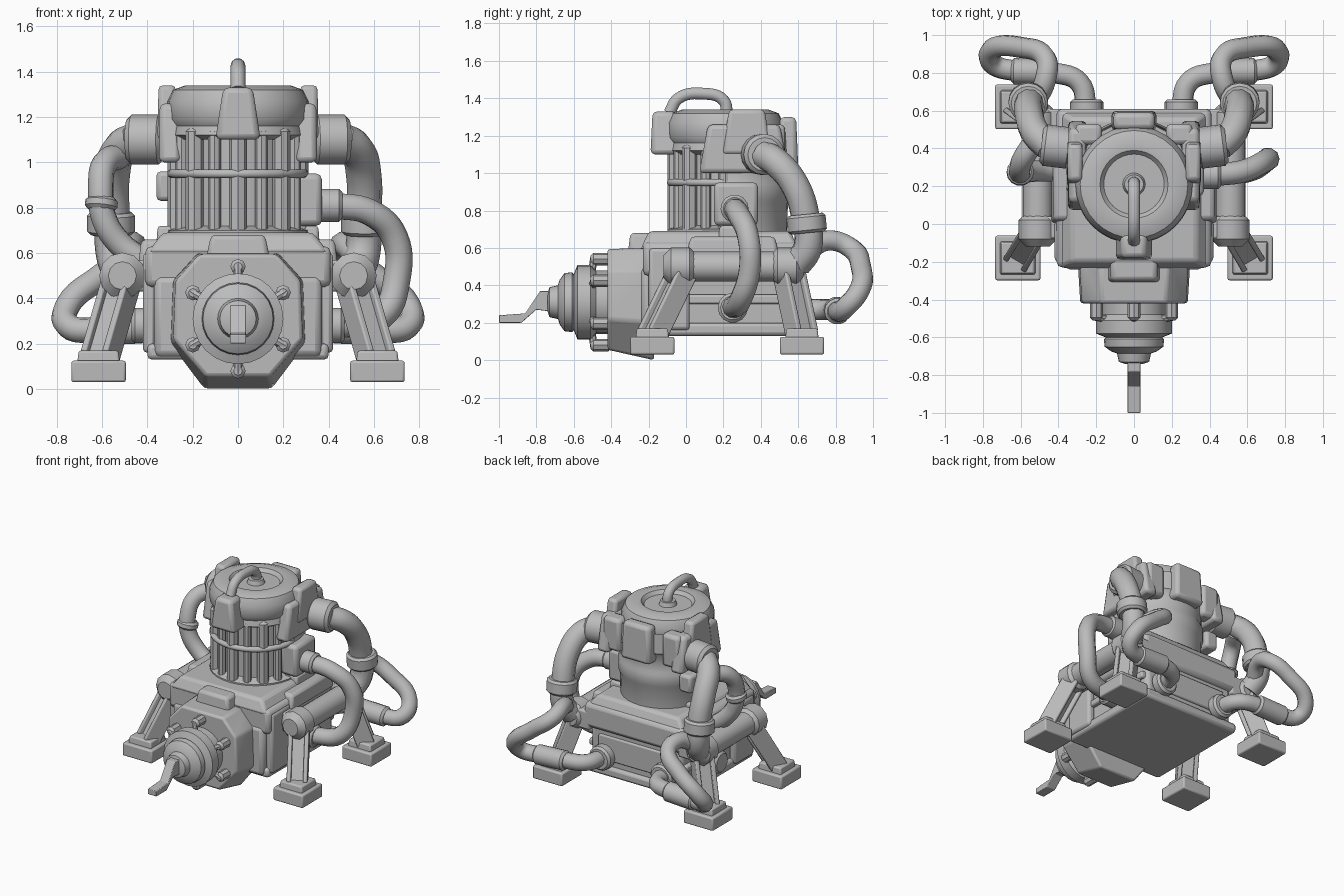
import bpy, bmesh, math
from mathutils import Vector, Matrix

if "Cube" in bpy.data.objects:
    bpy.data.objects.remove(bpy.data.objects["Cube"])

grey = bpy.data.materials.new("plain_grey")
grey.use_nodes = True
grey.diffuse_color = (0.5, 0.5, 0.5, 1)
grey.node_tree.nodes["Principled BSDF"].inputs["Base Color"].default_value = (0.5, 0.5, 0.5, 1)


def finish(ob, bevel=0, angle=40):
    ob.data.materials.append(grey)
    bpy.ops.object.select_all(action='DESELECT')
    ob.select_set(True)
    bpy.context.view_layer.objects.active = ob
    if bevel:
        mod = ob.modifiers.new("Bevel", 'BEVEL')
        mod.width, mod.segments = bevel, 2
        mod.limit_method = 'ANGLE'
    bpy.ops.object.shade_smooth_by_angle(angle=math.radians(angle))
    return ob


def from_bmesh(name, bm, bevel=0, angle=40):
    bmesh.ops.recalc_face_normals(bm, faces=bm.faces)
    me = bpy.data.meshes.new(name)
    bm.to_mesh(me)
    bm.free()
    ob = bpy.data.objects.new(name, me)
    bpy.context.collection.objects.link(ob)
    return finish(ob, bevel, angle)


def box(name, x, y, z, bevel=0.015, taper=(1, 1)):
    """Box from three ranges; the top may be narrowed."""
    bm = bmesh.new()
    bmesh.ops.create_cube(bm, size=1)
    for v in bm.verts:
        if v.co.z > 0:
            v.co.x *= taper[0]
            v.co.y *= taper[1]
        for i, (a, b) in enumerate((x, y, z)):
            v.co[i] = (a + b) / 2 + v.co[i] * abs(b - a)
    return from_bmesh(name, bm, bevel)


def along(p0, p1):
    """Frame at p0 whose z axis points to p1."""
    d = Vector(p1) - Vector(p0)
    return Matrix.Translation(p0) @ d.to_track_quat('Z', 'Y').to_matrix().to_4x4(), d.length


def lathe(name, origin, axis, profile, n=24, angle=35):
    """Turn (radius, distance) points about an axis."""
    m, _ = along(origin, Vector(origin) + Vector(axis))
    bm = bmesh.new()
    rings = [[bm.verts.new(m @ Vector((r * math.cos(t), r * math.sin(t), h)))
              for t in (2 * math.pi * i / n for i in range(n))] for r, h in profile]
    for a, b in zip(rings, rings[1:]):
        for i in range(n):
            bm.faces.new((a[i], a[i - 1], b[i - 1], b[i]))
    bm.faces.new(rings[0])
    bm.faces.new(rings[-1])
    return from_bmesh(name, bm, 0, angle)


def rod(name, p0, p1, r, n=16, lip=0.015):
    h = (Vector(p1) - Vector(p0)).length
    lip = min(lip, r / 2, h / 3)
    return lathe(name, p0, Vector(p1) - Vector(p0),
                 [(r - lip, 0), (r, lip), (r, h - lip), (r - lip, h)], n)


def hose(name, points, r):
    cu = bpy.data.curves.new(name, 'CURVE')
    cu.dimensions, cu.bevel_depth = '3D', r
    cu.bevel_resolution, cu.resolution_u, cu.use_fill_caps = 3, 6, True
    sp = cu.splines.new('BEZIER')
    sp.bezier_points.add(len(points) - 1)
    for bp, p in zip(sp.bezier_points, points):
        bp.co = p
        bp.handle_left_type = bp.handle_right_type = 'AUTO'
    ob = bpy.data.objects.new(name, cu)
    bpy.context.collection.objects.link(ob)
    bpy.ops.object.select_all(action='DESELECT')
    ob.select_set(True)
    bpy.context.view_layer.objects.active = ob
    bpy.ops.object.convert(target='MESH')
    return finish(bpy.context.object)


def strut(name, p0, p1, parts):
    """Group of bars (offset, width, depth) running from p0 to p1."""
    m, h = along(p0, p1)
    bm = bmesh.new()
    for off, w, d in parts:
        bmesh.ops.create_cube(bm, size=1, matrix=m @ Matrix.Translation((off, 0, h / 2))
                              @ Matrix.Diagonal((w, d, h, 1)))
    return from_bmesh(name, bm, 0.008)


# Base body
box("base_lower", (-0.37, 0.37), (-0.24, 0.58), (0.14, 0.5), 0.03)
box("base_upper", (-0.41, 0.41), (-0.23, 0.61), (0.45, 0.63), 0.03)
box("base_deck", (-0.4, 0.4), (-0.24, 0.6), (0.6, 0.69), 0.02, (0.83, 0.9))
box("base_bottom_rim", (-0.4, 0.4), (-0.22, 0.61), (0.13, 0.2), 0.02)
box("deck_front_clip", (-0.14, 0.14), (-0.31, -0.14), (0.58, 0.68), 0.02, (0.85, 0.85))
box("back_panel", (-0.3, 0.3), (0.57, 0.595), (0.24, 0.42), 0.01)

# Front gear housing
octagon = [(0.15, 0), (0.3, 0.2), (0.29, 0.48), (0.18, 0.6)]
bm = bmesh.new()
outline = octagon + [(-x, z) for x, z in reversed(octagon)]
back = [bm.verts.new((x, -0.17, z)) for x, z in outline]
front = [bm.verts.new((x * 0.95, -0.42, 0.31 + (z - 0.31) * (0.82 if z < 0.3 else 0.98))) for x, z in outline]
bm.faces.new(back)
bm.faces.new(front)
for i in range(len(outline)):
    bm.faces.new((back[i], back[i - 1], front[i - 1], front[i]))
from_bmesh("front_housing", bm, 0.015)

# Drive hub, its bolts and the crank
lathe("drive_hub", (0, -0.4, 0.31), (0, -1, 0),
      [(0.17, 0), (0.17, 0.08), (0.2, 0.11), (0.2, 0.18), (0.15, 0.2), (0.16, 0.21),
       (0.155, 0.25), (0.12, 0.275), (0.09, 0.285), (0.08, 0.33), (0.05, 0.34)])
for i in range(6):
    t = math.radians(60 * i + 90)
    c, s = math.cos(t), math.sin(t)
    rod(f"hub_bolt_{i}", (0.23 * c, -0.4, 0.31 + 0.23 * s), (0.23 * c, -0.51, 0.31 + 0.23 * s), 0.034, 8)
    rod(f"hub_spoke_{i}", (0.12 * c, -0.51, 0.31 + 0.12 * s), (0.25 * c, -0.49, 0.31 + 0.25 * s), 0.02, 8)
bm = bmesh.new()
side = [(-0.72, 0.26), (-0.8, 0.27), (-0.88, 0.2), (-1, 0.2), (-1, 0.24), (-0.86, 0.25), (-0.78, 0.37), (-0.72, 0.37)]
near, far = ([bm.verts.new((x, y, z)) for y, z in side] for x in (-0.035, 0.035))
bm.faces.new(near)
bm.faces.new(far)
for i in range(len(side)):
    bm.faces.new((near[i], near[i - 1], far[i - 1], far[i]))
from_bmesh("crank", bm, 0.004, 30)

# Engine drum with its front cage
cy = 0.21
lathe("drum_core", (0, cy, 0.64), (0, 0, 1), [(0.31, 0), (0.31, 0.06), (0.245, 0.08), (0.245, 0.5)], 32)
bm = bmesh.new()
arc = [math.radians(-5 + 190 * i / 18) for i in range(19)]
shell = [(0.3, 0.66), (0.305, 0.84), (0.315, 0.86), (0.315, 0.94), (0.305, 0.96), (0.305, 1.08), (0.32, 1.1), (0.31, 1.24)]
for (r, z0), (q, z1) in zip(shell, shell[1:]):
    for a, b in zip(arc, arc[1:]):
        bm.faces.new([bm.verts.new((k * math.cos(t), cy + 0.03 + k * math.sin(t), z))
                      for k, t, z in ((r, a, z0), (r, b, z0), (q, b, z1), (q, a, z1))])
bmesh.ops.remove_doubles(bm, verts=bm.verts, dist=0.001)
from_bmesh("drum_back_shell", bm)
for i in range(9):
    t = math.radians(180 + 22.5 * i)
    x, y = 0.27 * math.cos(t), cy + 0.27 * math.sin(t)
    rod(f"cage_bar_{i}", (x, y, 0.66), (x, y, 1.15), 0.04 if i % 2 == 0 else 0.028, 8)
hose("cage_ring", [(0.292 * math.cos(a), cy + 0.292 * math.sin(a), 0.95)
                   for a in (math.radians(180 + 15 * i) for i in range(13))], 0.02)

# Drum cap and lifting handle
lathe("drum_cap", (0, cy, 1.1), (0, 0, 1),
      [(0.27, 0), (0.3, 0.02), (0.29, 0.06), (0.31, 0.09), (0.31, 0.17), (0.285, 0.22),
       (0.23, 0.24), (0.18, 0.235), (0.16, 0.21), (0.06, 0.21), (0.05, 0.24)], 32, 35)
box("cap_front_clip", (-0.1, 0.1), (-0.19, -0.04), (1.1, 1.33), 0.025, (0.65, 0.85))
box("cap_back_clip", (-0.12, 0.12), (0.49, 0.6), (1.03, 1.3), 0.025, (0.9, 0.8))
hose("lifting_handle", [(0, 0.22, 1.3), (0, 0.2, 1.39), (0, 0.09, 1.425), (0, -0.04, 1.4), (0, -0.09, 1.32)], 0.033)

for s, word in ((1, "left"), (-1, "right")):
    def P(x, y, z):
        return (s * x, y, z)

    def X(a, b):
        return tuple(sorted((s * a, s * b)))

    # Side brackets and base blocks
    box(f"{word}_cap_bracket", X(0.25, 0.35), (0.07, 0.55), (1.0, 1.26), 0.025, (0.9, 0.8))
    box(f"{word}_cap_fin", X(0.27, 0.355), (0.19, 0.46), (1.1, 1.34), 0.02, (0.9, 0.7))
    box(f"{word}_cap_back_plate", X(0.17, 0.31), (0.42, 0.53), (1.02, 1.26), 0.025)
    box(f"{word}_side_block", X(0.36, 0.42), (-0.2, 0.02), (0.16, 0.6), 0.02)
    box(f"{word}_side_rail", X(0.35, 0.4), (0, 0.56), (0.3, 0.35), 0.012)
    box(f"{word}_deck_pad", X(0.3, 0.44), (0.0, 0.5), (0.55, 0.66), 0.02, (0.8, 0.9))
    box(f"{word}_drum_foot", X(0.25, 0.36), (0.17, 0.39), (0.64, 0.72), 0.015, (0.9, 0.9))

    # Shoulder bar and legs
    rod(f"{word}_shoulder_bar", P(0.51, 0, 0.5), P(0.51, 0.62, 0.5), 0.08, 16)
    for end, ty, fy in (("front", -0.02, -0.18), ("back", 0.55, 0.62)):
        rod(f"{word}_{end}_shoulder", P(0.51, ty - 0.1, 0.5), P(0.51, ty + 0.08, 0.5), 0.102, 12, 0.04)
        box(f"{word}_{end}_shoulder_mount", X(0.36, 0.5), (ty - 0.06, ty + 0.06), (0.43, 0.57))
        strut(f"{word}_{end}_leg", P(0.515, ty, 0.47), P(0.61, fy, 0.14),
              [(-0.055, 0.03, 0.12), (0.055, 0.03, 0.12), (0, 0.11, 0.06)])
        box(f"{word}_{end}_ankle", X(0.52, 0.71), (fy - 0.09, fy + 0.09), (0.11, 0.17), 0.01, (0.92, 0.92))
        box(f"{word}_{end}_foot", X(0.495, 0.735), (fy - 0.118, fy + 0.118), (0.03, 0.125), 0.01)

    # Exhaust pipe from the cap down to the back
    rod(f"{word}_exhaust_flange", P(0.33, 0.4, 1.1), P(0.49, 0.42, 1.1), 0.11, 16, 0.02)
    hose(f"{word}_exhaust_pipe", [P(0.45, 0.41, 1.1), P(0.52, 0.48, 1.06), P(0.555, 0.58, 0.94),
                                  P(0.555, 0.64, 0.76), P(0.55, 0.65, 0.6), P(0.52, 0.59, 0.51)], 0.078)
    rod(f"{word}_exhaust_collar", P(0.56, 0.64, 0.78), P(0.56, 0.65, 0.68), 0.105, 16)

    # Return hose looping round the back
    hose(f"{word}_return_hose", [P(0.53, 0.64, 0.58), P(0.47, 0.76, 0.64), P(0.47, 0.88, 0.6),
                                 P(0.6, 0.935, 0.5), P(0.75, 0.925, 0.37), P(0.75, 0.85, 0.28), P(0.62, 0.81, 0.26),
                                 P(0.42, 0.8, 0.27), P(0.29, 0.75, 0.27), P(0.25, 0.6, 0.27)], 0.056)
    rod(f"{word}_hose_joint", P(0.41, 0.805, 0.27), P(0.65, 0.81, 0.26), 0.07, 14)
    rod(f"{word}_back_socket", P(0.25, 0.58, 0.27), P(0.25, 0.66, 0.27), 0.088, 14)
    rod(f"{word}_side_socket", P(0.36, 0.25, 0.28), P(0.47, 0.25, 0.28), 0.08, 14)

# Left feed hose and its wall block
box("left_wall_block", (0.24, 0.37), (0.15, 0.385), (0.72, 0.95), 0.025)
rod("left_feed_socket", (0.34, 0.26, 0.81), (0.46, 0.26, 0.81), 0.075, 14)
hose("left_feed_hose", [(0.42, 0.26, 0.81), (0.58, 0.28, 0.78), (0.69, 0.33, 0.67), (0.7, 0.34, 0.48),
                        (0.63, 0.29, 0.32), (0.44, 0.25, 0.28)], 0.06)

# Right bypass hose branching off the exhaust pipe
box("right_wall_block", (-0.36, -0.26), (0.25, 0.46), (0.83, 0.96), 0.02)
hose("right_bypass_hose", [(-0.52, 0.45, 1.03), (-0.59, 0.34, 0.99), (-0.605, 0.28, 0.88), (-0.59, 0.27, 0.75),
                           (-0.52, 0.28, 0.64), (-0.43, 0.28, 0.57)], 0.057)
rod("right_bypass_collar", (-0.6, 0.28, 0.845), (-0.605, 0.27, 0.79), 0.072, 14)
